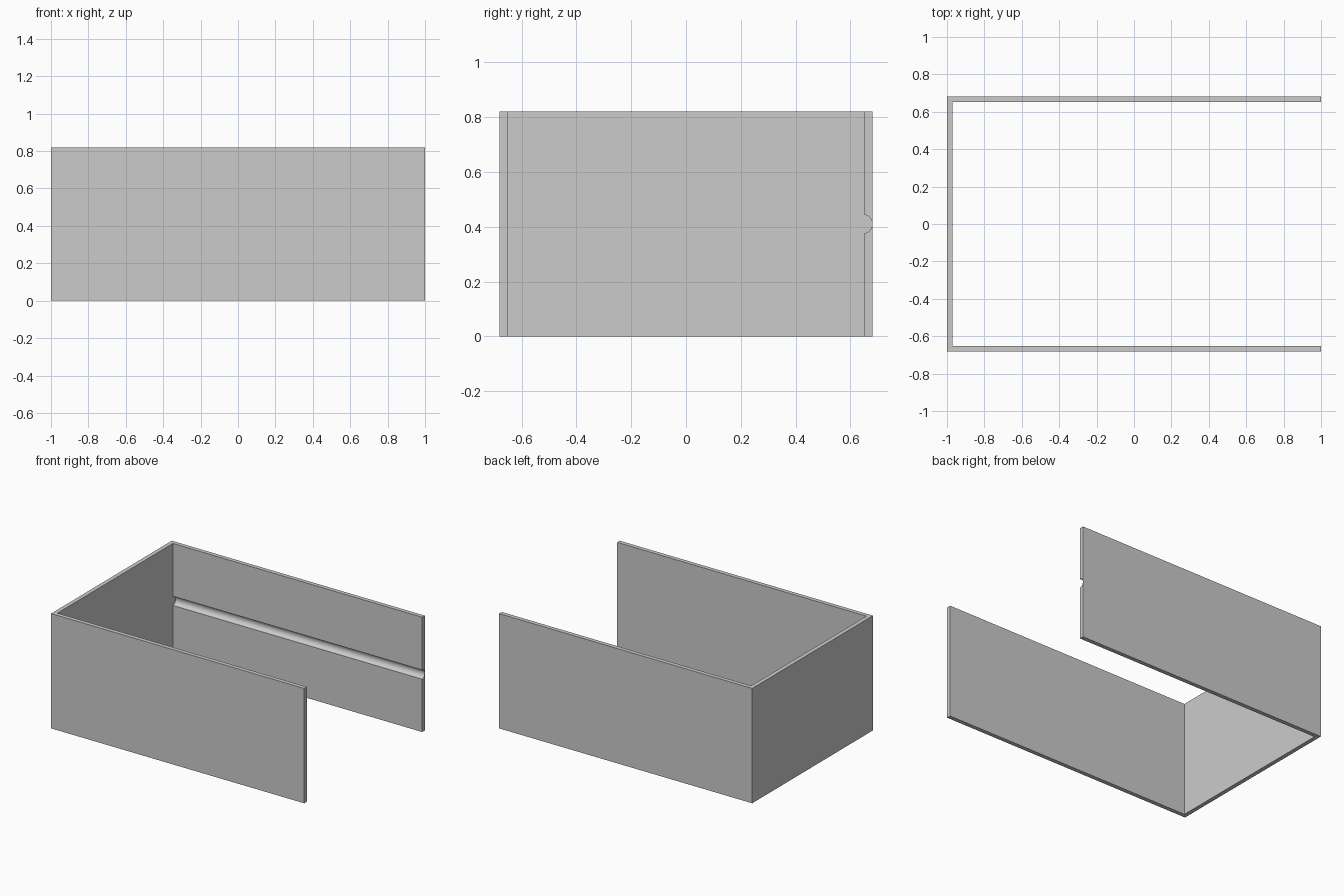
import bpy
import bmesh
import math
from mathutils import Matrix

cube = bpy.data.objects.get("Cube")
if cube:
    bpy.data.objects.remove(cube, do_unlink=True)

HALF_X, HALF_Y, HEIGHT, WALL = 1.0, 0.681, 0.82, 0.03
GROOVE_RADIUS, GROOVE_DEPTH = 0.033, 0.0285

grey = bpy.data.materials.new("light grey")
grey.use_nodes = True
grey.diffuse_color = (0.6, 0.6, 0.6, 1)
grey.node_tree.nodes["Principled BSDF"].inputs["Base Color"].default_value = (0.6, 0.6, 0.6, 1)


def make_object(name, bm):
    bmesh.ops.recalc_face_normals(bm, faces=bm.faces)
    mesh = bpy.data.meshes.new(name)
    bm.to_mesh(mesh)
    bm.free()
    mesh.materials.append(grey)
    obj = bpy.data.objects.new(name, mesh)
    bpy.context.collection.objects.link(obj)
    return obj


# Three walls: a U-shaped plan, open at +x, extruded upwards
inner_x, inner_y = -HALF_X + WALL, HALF_Y - WALL
plan = [(HALF_X, -HALF_Y), (HALF_X, -inner_y), (inner_x, -inner_y), (inner_x, inner_y),
        (HALF_X, inner_y), (HALF_X, HALF_Y), (-HALF_X, HALF_Y), (-HALF_X, -HALF_Y)]
bm = bmesh.new()
base = bm.faces.new([bm.verts.new((x, y, 0)) for x, y in plan])
top = bmesh.ops.extrude_face_region(bm, geom=[base])["geom"]
bmesh.ops.translate(bm, vec=(0, 0, HEIGHT),
                    verts=[v for v in top if isinstance(v, bmesh.types.BMVert)])
walls = make_object("walls", bm)

# Rounded groove along the inside of the back wall, stopping at the end wall
length = HALF_X - inner_x + 0.1
bm = bmesh.new()
bmesh.ops.create_cone(bm, cap_ends=True, segments=48, radius1=GROOVE_RADIUS,
                      radius2=GROOVE_RADIUS, depth=length,
                      matrix=Matrix.Rotation(math.pi / 2, 4, "Y"))
bmesh.ops.scale(bm, vec=(1, GROOVE_DEPTH / GROOVE_RADIUS, 1), verts=bm.verts)
bmesh.ops.translate(bm, vec=(inner_x + length / 2, inner_y, HEIGHT / 2), verts=bm.verts)
cutter = make_object("groove_cutter", bm)
cutter.hide_render = True

cut = walls.modifiers.new("groove", "BOOLEAN")
cut.operation = "DIFFERENCE"
cut.solver = "EXACT"
cut.object = cutter

bpy.ops.object.select_all(action="DESELECT")
walls.select_set(True)
bpy.context.view_layer.objects.active = walls
bpy.ops.object.modifier_apply(modifier=cut.name)
bpy.data.objects.remove(cutter, do_unlink=True)
bpy.ops.object.shade_smooth_by_angle(angle=math.radians(30))
